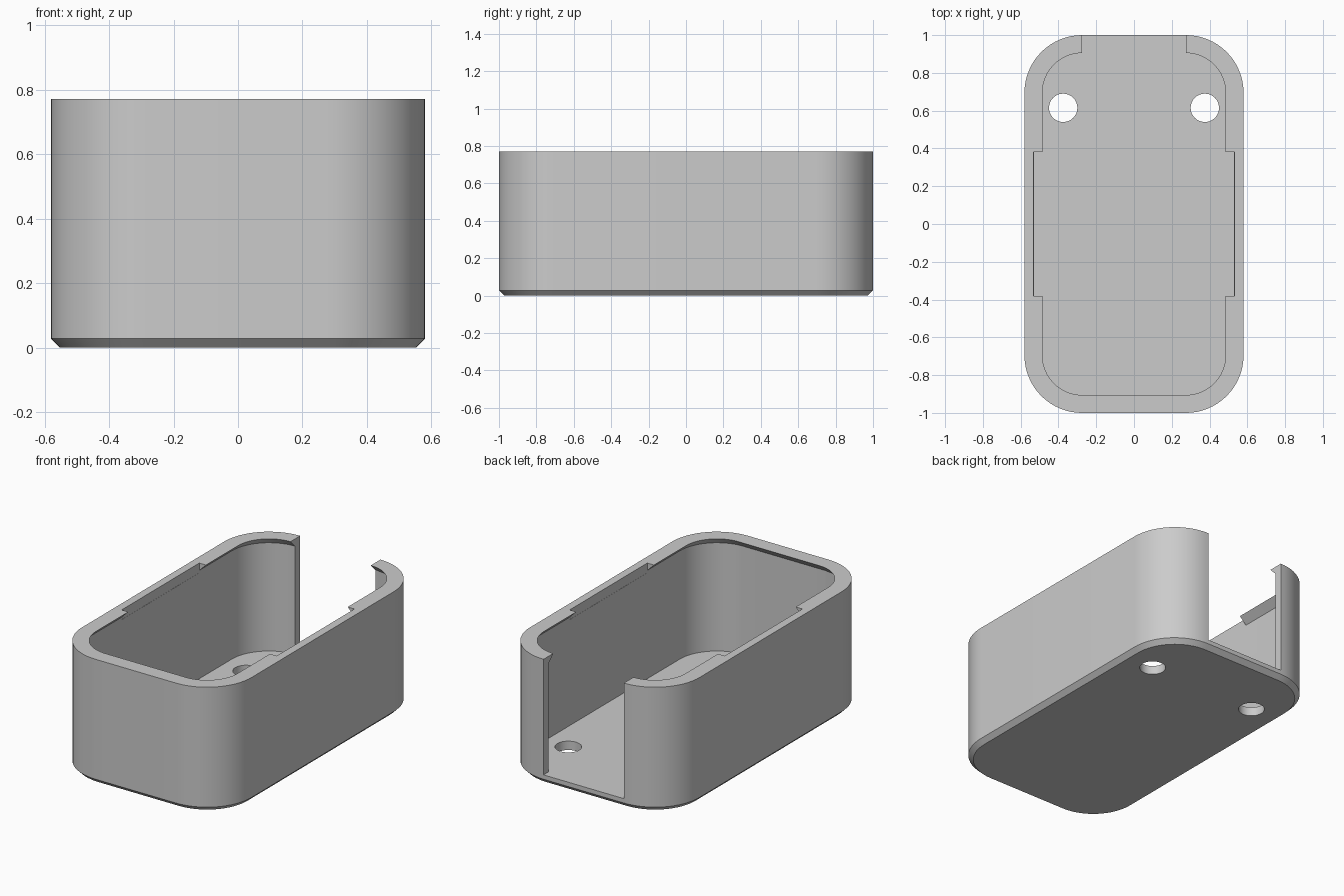
import bpy, bmesh, math

cube = bpy.data.objects.get("Cube")
if cube:
    bpy.data.objects.remove(cube, do_unlink=True)

HALF_X, HALF_Y, HEIGHT, RADIUS = 0.58, 1.0, 0.77, 0.305
WALL, LIP, CHAMFER, FLOOR = 0.05, 0.095, 0.028, 0.055
CORNER_STEPS = 16

grey = bpy.data.materials.new("light grey plastic")
grey.use_nodes = True
grey.diffuse_color = (0.6, 0.6, 0.6, 1)
grey.node_tree.nodes["Principled BSDF"].inputs["Base Color"].default_value = (0.6, 0.6, 0.6, 1)


def ring(bm, inset, z):
    """Rounded rectangle of vertices, inset from the outer wall."""
    r, verts = RADIUS - inset, []
    for quarter, (sx, sy) in enumerate([(1, 1), (-1, 1), (-1, -1), (1, -1)]):
        for i in range(CORNER_STEPS + 1):
            a = math.pi / 2 * (quarter + i / CORNER_STEPS)
            verts.append(bm.verts.new((sx * (HALF_X - RADIUS) + r * math.cos(a),
                                       sy * (HALF_Y - RADIUS) + r * math.sin(a), z)))
    return verts


# Tray: outer wall, rim, sloped lip, inner wall and floor lofted as one shell
bm = bmesh.new()
profile = [(CHAMFER, 0), (0, CHAMFER), (0, HEIGHT), (LIP, HEIGHT),
           (WALL, HEIGHT - (LIP - WALL)), (WALL, FLOOR)]
rings = [ring(bm, inset, z) for inset, z in profile]
for low, high in zip(rings, rings[1:]):
    n = len(low)
    for i in range(n):
        j = (i + 1) % n
        bm.faces.new((low[i], low[j], high[j], high[i]))
bm.faces.new(rings[0][::-1])
bm.faces.new(rings[-1])
bmesh.ops.recalc_face_normals(bm, faces=bm.faces)
mesh = bpy.data.meshes.new("tray")
bm.to_mesh(mesh)
bm.free()
mesh.materials.append(grey)
tray = bpy.data.objects.new("tray", mesh)
bpy.context.collection.objects.link(tray)


def cut(cutter):
    """Subtract a helper solid from the tray, then discard it."""
    cutter.hide_render = True
    cutter.data.materials.append(grey)
    bpy.ops.object.select_all(action='DESELECT')
    tray.select_set(True)
    bpy.context.view_layer.objects.active = tray
    mod = tray.modifiers.new("cut", 'BOOLEAN')
    mod.operation, mod.solver, mod.object = 'DIFFERENCE', 'EXACT', cutter
    bpy.ops.object.modifier_apply(modifier=mod.name)
    bpy.data.objects.remove(cutter, do_unlink=True)


def box(name, low, high):
    bpy.ops.mesh.primitive_cube_add(size=1)
    obj = bpy.context.object
    obj.name = name
    for v in obj.data.vertices:
        v.co = [(a + b) / 2 + c * (b - a) for a, b, c in zip(low, high, v.co)]
    return obj


# Open slot through the back wall, down to the floor
cut(box("back_slot", (-0.275, 0.85, FLOOR), (0.275, 1.2, 1)))

# Notches that remove the lip along the middle of both sides
side = HALF_X - WALL + 0.001
cut(box("lip_notch", (-side, -0.38, HEIGHT - 0.06), (side, 0.38, 1)))

# Two round holes through the floor near the back
for x in (-0.375, 0.375):
    bpy.ops.mesh.primitive_cylinder_add(vertices=48, radius=0.075, depth=0.3,
                                        location=(x, 0.615, 0))
    cut(bpy.context.object)

# Smooth corners with crisp edges
bpy.ops.object.select_all(action='DESELECT')
tray.select_set(True)
bpy.context.view_layer.objects.active = tray
bpy.ops.object.shade_smooth_by_angle(angle=math.radians(30))
